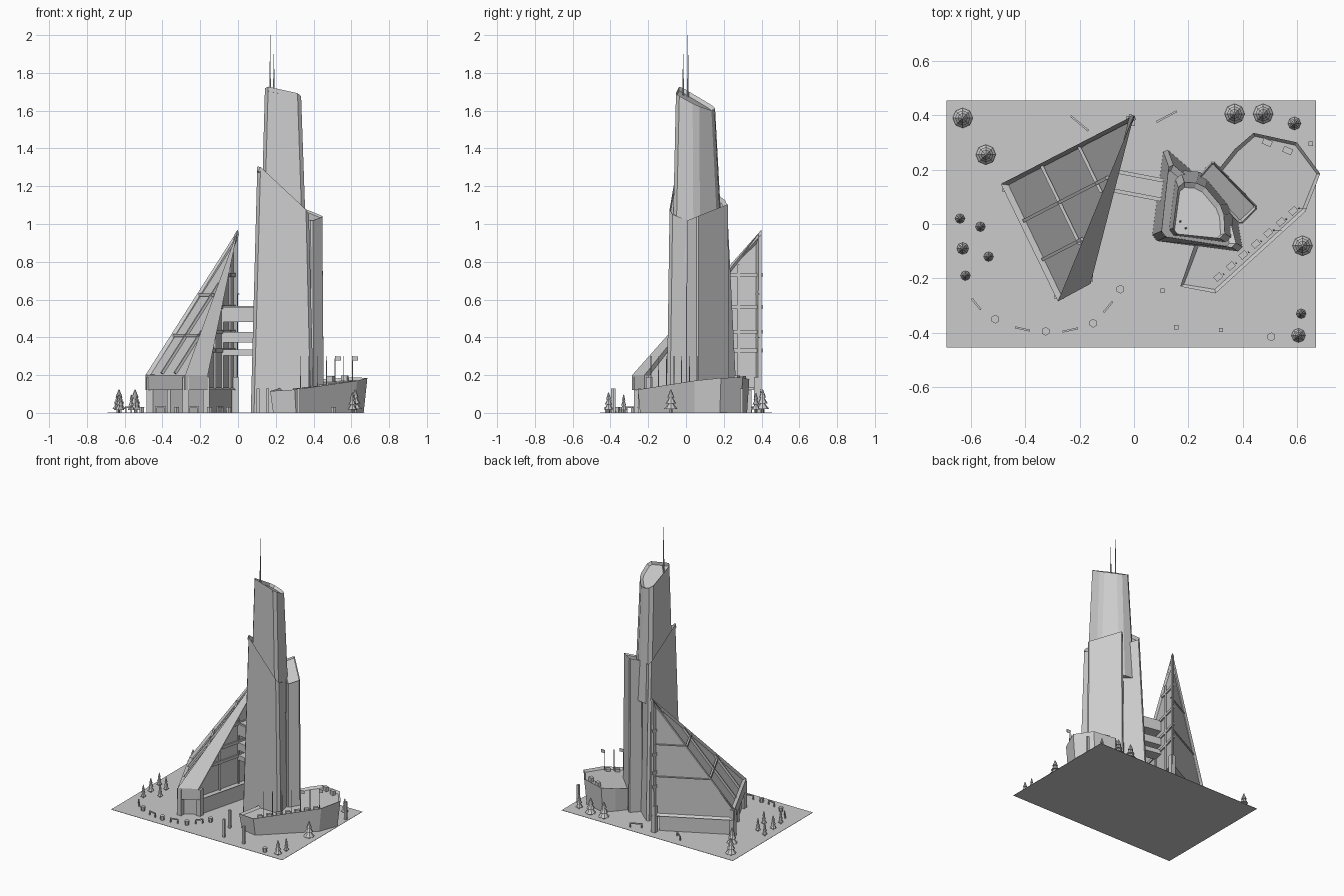
import bpy, bmesh, math
from mathutils import Vector, Matrix

cube = bpy.data.objects.get("Cube")
if cube:
    bpy.data.objects.remove(cube)

grey = bpy.data.materials.new("concrete grey")
grey.use_nodes = True
tone = (0.6, 0.6, 0.6, 1)
grey.diffuse_color = tone
grey.node_tree.nodes["Principled BSDF"].inputs["Base Color"].default_value = tone


def finish(name, bm):
    mesh = bpy.data.meshes.new(name)
    bmesh.ops.recalc_face_normals(bm, faces=bm.faces)
    bm.to_mesh(mesh)
    bm.free()
    mesh.materials.append(grey)
    ob = bpy.data.objects.new(name, mesh)
    bpy.context.collection.objects.link(ob)
    return ob


def beam(bm, p, q, w, h):
    """Box of width w and height h running from p to q."""
    p, q = Vector(p), Vector(q)
    d = q - p
    m = Matrix.Translation((p + q) / 2) @ d.to_track_quat('X', 'Z').to_matrix().to_4x4()
    bmesh.ops.create_cube(bm, size=1, matrix=m @ Matrix.Diagonal((d.length, w, h, 1)))


def cone(bm, x, y, z0, z1, r0, r1, n):
    bmesh.ops.create_cone(bm, cap_ends=True, segments=n, radius1=r0, radius2=r1,
                          depth=z1 - z0, matrix=Matrix.Translation((x, y, (z0 + z1) / 2)))


def loft(name, base, top, z0, plane, chamfer=0, rim=0.015, sink=0.02):
    """Tapered block with chamfered corners, a sloping top and a parapet."""
    bm = bmesh.new()
    lo = [bm.verts.new((x, y, z0)) for x, y in base]
    hi = [bm.verts.new((x, y, plane(x, y))) for x, y in top]
    n = len(lo)
    bm.faces.new(lo[::-1])
    cap = bm.faces.new(hi)
    for i in range(n):
        j = (i + 1) % n
        bm.faces.new((lo[i], lo[j], hi[j], hi[i]))
    bmesh.ops.recalc_face_normals(bm, faces=bm.faces)
    if chamfer:
        edges = [bm.edges.get((a, b)) for a, b in zip(lo, hi)]
        bmesh.ops.bevel(bm, geom=edges, offset=chamfer, segments=1, affect='EDGES', profile=0.5)
        bm.normal_update()
        cap = max(bm.faces, key=lambda f: f.calc_center_median().z)
    bmesh.ops.inset_region(bm, faces=[cap], thickness=rim, depth=-sink)
    return finish(name, bm)


# Ground slab
bm = bmesh.new()
beam(bm, (-0.69, 0, 0.001), (0.67, 0, 0.001), 0.91, 0.002)
finish("plaza_ground", bm)

# Tower: lower mass, side wing, tall shaft
loft("tower_lower",
     [(0.065, -0.06), (0.405, -0.105), (0.38, 0.05), (0.11, 0.285)],
     [(0.10, -0.045), (0.38, -0.09), (0.345, 0.05), (0.13, 0.23)], 0,
     lambda x, y: 1.32 - 1.04 * (x - 0.10) - 0.66 * (y + 0.045), 0.02)
loft("tower_wing",
     [(0.395, -0.005), (0.46, 0.06), (0.29, 0.235), (0.22, 0.16)],
     [(0.39, 0.0), (0.452, 0.06), (0.29, 0.228), (0.235, 0.165)], 0,
     lambda x, y: 1.04 + 0.4 * (y - 0.06), 0.008, 0.008, 0.01)
loft("tower_shaft",
     [(0.115, -0.045), (0.365, -0.075), (0.365, 0.06), (0.26, 0.19), (0.15, 0.2)],
     [(0.14, -0.035), (0.335, -0.055), (0.33, 0.055), (0.25, 0.15), (0.165, 0.155)], 0.8,
     lambda x, y: 1.72 - 0.28 * (x - 0.15) - 0.56 * (y + 0.02), 0.02, 0.012, 0.02)

# Roof antennas
bm = bmesh.new()
for x, y, top in ((0.17, 0.01, 2.0), (0.19, -0.015, 1.9)):
    cone(bm, x, y, 1.64, 1.77, 0.005, 0.004, 6)
    cone(bm, x, y, 1.77, top, 0.003, 0.001, 6)
finish("antennas", bm)

# Glazed wedge: sloping roof faces over upright walls
A, C, D, B = (Vector(p) for p in ((-0.49, 0.147, 0.2), (-0.28, -0.285, 0.2),
                                  (-0.16, -0.22, 0.2), (0, 0.4, 0.97)))
corners = (A, C, D, B)
bm = bmesh.new()
lo = [bm.verts.new((p.x, p.y, 0.12)) for p in corners]
hi = [bm.verts.new(p) for p in corners]
bm.faces.new(lo[::-1])
walls = [bm.faces.new((lo[i], lo[(i + 1) % 4], hi[(i + 1) % 4], hi[i])) for i in range(4)]
glass = bm.faces.new((hi[0], hi[1], hi[3]))
bm.faces.new((hi[1], hi[2], hi[3]))
bm.normal_update()
bmesh.ops.inset_individual(bm, faces=[glass], thickness=0.022, depth=-0.018)
bmesh.ops.inset_individual(bm, faces=walls[2:], thickness=0.02, depth=-0.015)
finish("wedge_shell", bm)

# Wedge glazing bars
bm = bmesh.new()
normal = (C - A).cross(B - A).normalized()


def on_roof(u, v):
    return A + u * (B - A) + v * (C - A) - normal * 0.012


for t in (0.33, 0.66):
    beam(bm, on_roof(0.02, t), on_roof(0.97 - t, t), 0.012, 0.016)
for t in (0.28, 0.56):
    beam(bm, on_roof(t, 0.02), on_roof(t, 0.97 - t), 0.012, 0.016)
finish("roof_bars", bm)

# Wall floors and posts
bm = bmesh.new()
for start, posts in ((D, (0.3, 0.55, 0.8)), (A, ())):
    side = (B - start).cross(Vector((0, 0, 1))).normalized()
    inward = side * (-0.012 if start is D else 0.012)
    for z in (0.33, 0.43, 0.56, 0.73) if start is D else (0.4, 0.63):
        p = start.lerp(B, (z - 0.2) / 0.77 + 0.03) + inward
        q = B + inward
        beam(bm, (p.x, p.y, z), (q.x, q.y, z), 0.012, 0.02 if posts else 0.006)
    for t in posts:
        p = start.lerp(B, t) + inward
        beam(bm, (p.x, p.y, 0.13), (p.x, p.y, p.z - 0.03), 0.012, 0.012)
finish("wall_frames", bm)

# Wedge base: recessed core and corner pillars
mid = (A + B + C + D) / 4
shrunk = [(mid.x + (p.x - mid.x) * 0.86, mid.y + (p.y - mid.y) * 0.86) for p in corners]
loft("wedge_core", shrunk, shrunk, 0, lambda x, y: 0.125, 0, 0.01, 0)
bm = bmesh.new()
for p in corners:
    d = Vector((mid.x - p.x, mid.y - p.y, 0)).normalized() * 0.026
    beam(bm, (p.x + d.x, p.y + d.y, 0), (p.x + d.x, p.y + d.y, 0.19), 0.034, 0.034)
for t in (0.5,):
    p = A.lerp(C, t)
    beam(bm, (p.x + 0.02, p.y + 0.01, 0), (p.x + 0.02, p.y + 0.01, 0.13), 0.022, 0.022)
finish("wedge_pillars", bm)

# Sky bridges between wedge and tower
bm = bmesh.new()
for z, h in ((0.52, 0.08), (0.4, 0.055), (0.32, 0.033)):
    beam(bm, (-0.08, 0.16, z), (0.13, 0.12, z), 0.085, h)
beam(bm, (-0.08, 0.16, 0.56), (0.13, 0.12, 0.56), 0.06, 0.012)
finish("sky_bridges", bm)

# Podium with flared walls and parapet
outline = [(0.17, -0.23), (0.30, -0.255), (0.63, 0.045), (0.685, 0.185), (0.60, 0.30),
           (0.44, 0.335), (0.37, 0.275), (0.27, 0.15), (0.22, -0.085)]
foot = [(0.4 + (x - 0.4) * 0.93, 0.04 + (y - 0.04) * 0.96) for x, y in outline]


def deck(x, y):
    return 0.12 + 0.075 * (x + y)


loft("podium", foot, outline, 0, deck, 0, 0.014, 0.015)

# Podium planter boxes and flagpoles
bm = bmesh.new()
poles = bmesh.new()
for i in range(7):
    x, y = 0.31 + i * 0.046, -0.195 + i * 0.0405
    z = deck(x, y) - 0.015
    d = Vector((0.011, 0.01, 0))
    c = Vector((x, y, z + 0.008))
    beam(bm, c - d, c + d, 0.022, 0.018)
    cone(poles, x + 0.02, y + 0.01, z, 0.3, 0.003, 0.002, 6)
    if i > 3 and i % 2 == 0:
        beam(poles, (x + 0.02, y + 0.01, 0.288), (x + 0.05, y + 0.01, 0.288), 0.003, 0.022)
for x, y in ((0.49, 0.30), (0.565, 0.27)):
    z = deck(x, y)
    beam(bm, (x - 0.016, y + 0.007, z), (x + 0.016, y - 0.007, z), 0.022, 0.03)
finish("deck_boxes", bm)
finish("flagpoles", poles)

# Conifers
bm = bmesh.new()
for x, y, r in ((-0.63, 0.39, 0.037), (-0.545, 0.255, 0.037), (0.37, 0.405, 0.037),
                (0.475, 0.405, 0.037), (0.62, -0.08, 0.037), (0.605, -0.41, 0.026),
                (0.59, 0.37, 0.024), (0.615, -0.33, 0.018), (-0.64, 0.02, 0.018),
                (-0.565, -0.01, 0.018), (-0.63, -0.09, 0.022), (-0.535, -0.12, 0.018),
                (-0.62, -0.19, 0.018)):
    h = 1.3 * r + 0.075
    cone(bm, x, y, 0, 0.3 * h, 0.2 * r, 0.2 * r, 6)
    for k in range(3):
        cone(bm, x, y, h * (0.16 + 0.25 * k), h * (0.5 + 0.25 * k), r * (1 - 0.25 * k), r * 0.08, 8)
finish("conifers", bm)

# Plaza planters, lamp posts and benches
bm = bmesh.new()
for x, y in ((-0.05, -0.24), (-0.15, -0.365), (-0.325, -0.395), (-0.51, -0.35), (0.505, -0.415)):
    cone(bm, x, y, 0, 0.032, 0.013, 0.016, 6)
finish("planters", bm)
bm = bmesh.new()
for x, y in ((0.105, -0.245), (0.155, -0.38), (0.32, -0.39), (0.65, 0.295)):
    beam(bm, (x, y, 0), (x, y, 0.13), 0.016, 0.016)
finish("lamp_posts", bm)
bm = bmesh.new()
for x, y, angle, size in ((-0.58, -0.295, -50, 0.025), (-0.41, -0.386, -12, 0.028),
                          (-0.235, -0.39, 12, 0.028), (-0.095, -0.305, 50, 0.025),
                          (-0.2, 0.37, -40, 0.042), (0.12, 0.395, 28, 0.042)):
    d = Vector((math.cos(math.radians(angle)), math.sin(math.radians(angle)), 0)) * size
    c = Vector((x, y, 0.03))
    beam(bm, c - d, c + d, 0.007, 0.008)
    for e in (c - d * 0.9, c + d * 0.9):
        beam(bm, (e.x, e.y, 0), e, 0.007, 0.007)
finish("benches", bm)
